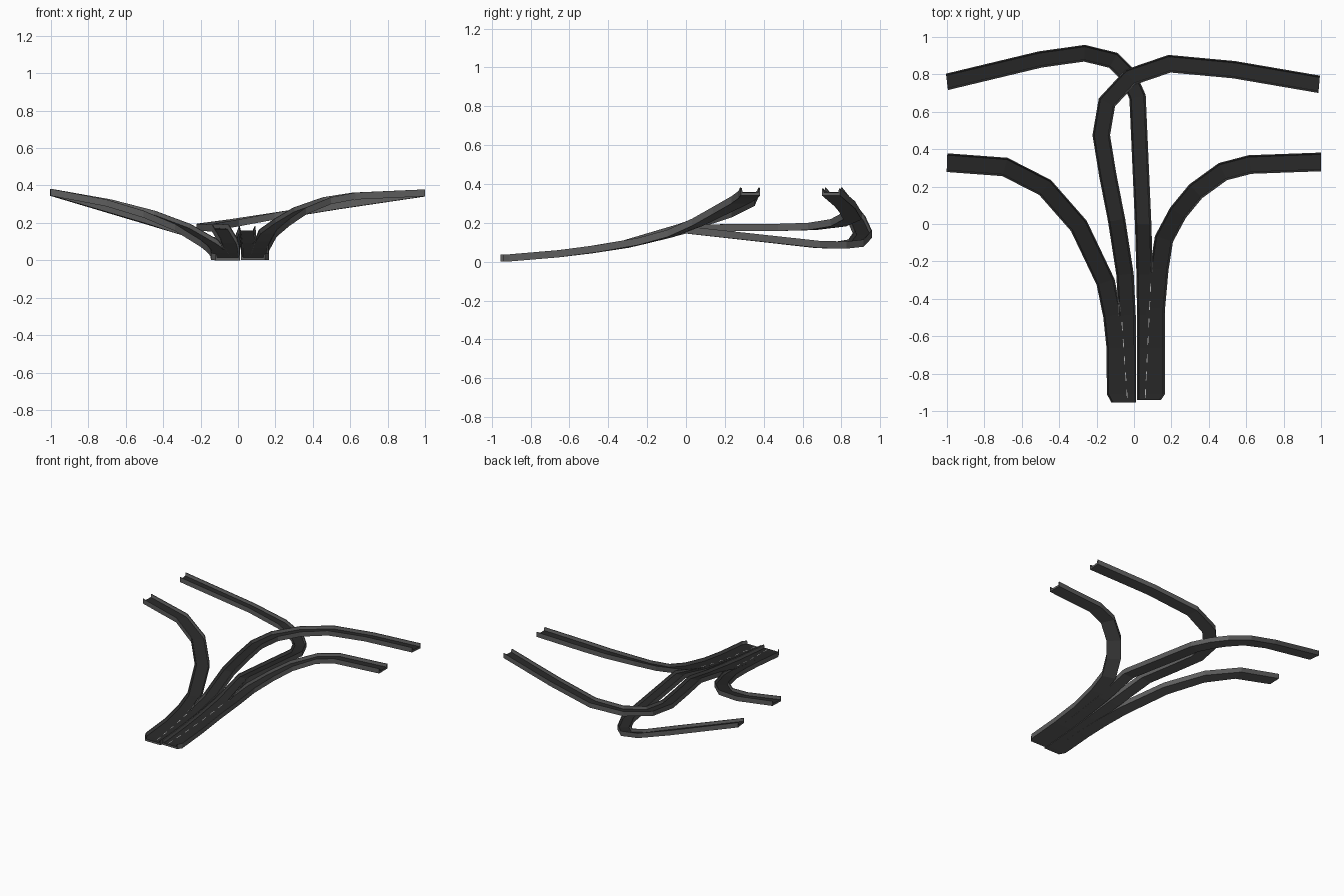
import bpy
from mathutils import Vector

if "Cube" in bpy.data.objects:
    bpy.data.objects.remove(bpy.data.objects["Cube"])


def material(name, c):
    m = bpy.data.materials.new(name)
    m.diffuse_color = (*c, 1)
    m.use_nodes = True
    m.node_tree.nodes["Principled BSDF"].inputs["Base Color"].default_value = m.diffuse_color
    return m


ASPHALT = material("dark_asphalt", (0.022, 0.022, 0.022))
CONCRETE = material("grey_concrete", (0.11, 0.11, 0.11))
PAINT = material("lane_paint", (0.5, 0.5, 0.5))

# Shared slope of the trunk road: (y, deck height)
SLOPE = [(-0.955, .015), (-0.91, .016), (-0.66, .037), (-0.49, .058), (-0.27, .093),
         (-0.08, .142), (0.02, .168)]


def trunk_z(y):
    for (y0, z0), (y1, z1) in zip(SLOPE, SLOPE[1:]):
        if y <= y1:
            return z0 + (z1 - z0) * (y - y0) / (y1 - y0)
    return SLOPE[-1][1]


def build(name, verts, faces, mats, indices):
    me = bpy.data.meshes.new(name)
    me.from_pydata(verts, [], faces)
    for m in mats:
        me.materials.append(m)
    for p, i in zip(me.polygons, indices):
        p.material_index = i
    me.update()
    ob = bpy.data.objects.new(name, me)
    bpy.context.collection.objects.link(ob)
    return ob


def ramp(name, path, width, left_from, right_from, chamfer):
    """Sweep a walled deck; walls on each side begin at the given station.
    chamfer: -1 cuts the left starting corner, 1 the right one, 0 none."""
    pts = [Vector((p[0], p[1], p[2] if len(p) > 2 else trunk_z(p[1]))) for p in path]
    n = len(pts)
    verts, faces, idx = [], [], []
    for i, p in enumerate(pts):
        a = (p - pts[i - 1]).xy.normalized() if i else Vector((0, 1))
        b = (pts[i + 1] - p).xy.normalized() if i < n - 1 else Vector((a.x / abs(a.x), 0))
        if i == 0:
            b = a
        t = (a + b).normalized()
        side = Vector((t.y, -t.x))
        h = width / 2 / max(0.7, t.dot(a))
        lo, ro = h, h
        if i == 0 and chamfer < 0:
            lo -= 0.024
        if i == 0 and chamfer > 0:
            ro -= 0.02
        lz = 0.022 if i >= left_from else 0
        rz = 0.022 if i >= right_from else 0
        section = [(-lo, -.015), (-lo, lz), (-lo + .005, lz), (-lo + .01, 0),
                   (ro - .01, 0), (ro - .005, rz), (ro, rz), (ro, -.015)]
        for s, z in section:
            q = p.xy + side * s
            verts.append((q.x, q.y, p.z + z))
    for i in range(n - 1):
        for j in range(8):
            k = (j + 1) % 8
            faces.append((i * 8 + j, i * 8 + k, i * 8 + 8 + k, i * 8 + 8 + j))
            flat = (j in (1, 2) and i + 1 < left_from) or (j in (4, 5) and i + 1 < right_from)
            idx.append(0 if j == 3 or flat else 1)
    # End caps
    faces += [tuple(reversed(range(8))), tuple(range((n - 1) * 8, n * 8))]
    idx += [1, 1]
    return build(name, verts, faces, (ASPHALT, CONCRETE), idx)


# Outer ramp turning left
ramp("left_exit_ramp",
     [(-.095, -.955), (-.095, -.91), (-.097, -.66), (-.115, -.49), (-.152, -.31),
      (-.295, -.01, .172), (-.475, .195, .243), (-.69, .305, .303), (-1, .328, .36)],
     .1, 0, 4, -1)

# Inner ramp rising over the crossing, then turning right
ramp("upper_crossing_ramp",
     [(-.035, -.955), (-.035, -.91), (-.035, -.66), (-.037, -.49), (-.048, -.27),
      (-.093, .02, .168), (-.14, .26, .172), (-.175, .475, .173), (-.145, .65, .178),
      (-.02, .785, .197), (.19, .857, .232), (.535, .825, .288), (.99, .747, .355)],
     .093, 4, 0, 0)

# Inner ramp dipping under the crossing, then turning left
ramp("lower_crossing_ramp",
     [(.06, -.94), (.06, -.91), (.06, -.66), (.06, -.49), (.057, -.27), (.049, .0, .16),
      (.019, .68, .085), (-.035, .8, .082), (-.11, .875, .092), (-.265, .913, .138),
      (-.5, .88, .212), (-1, .76, .36)],
     .088, 0, 5, 0)

# Outer ramp turning right
ramp("right_exit_ramp",
     [(.115, -.94), (.115, -.91), (.115, -.66), (.116, -.45), (.135, -.24), (.16, -.08),
      (.235, .06, .2), (.33, .175, .26), (.475, .28, .315), (.62, .318, .34), (1, .332, .357)],
     .1, 5, 0, 1)


# Dashed lane lines where each carriageway divides
def dashes(name, x0, y0, x1, y1, count):
    verts, faces = [], []
    for i in range(count):
        f0 = i / count
        for f in (f0, f0 + 0.5 / count):
            x, y = x0 + (x1 - x0) * f, y0 + (y1 - y0) * f
            verts += [(x - .002, y, trunk_z(y) + .003), (x + .002, y, trunk_z(y) + .003)]
        b = i * 4
        faces.append((b, b + 1, b + 3, b + 2))
    build(name, verts, faces, (PAINT,), [0] * count)


dashes("left_lane_dashes", -.036, -.93, -.068, -.48, 5)
dashes("right_lane_dashes", .06, -.93, .092, -.27, 7)
